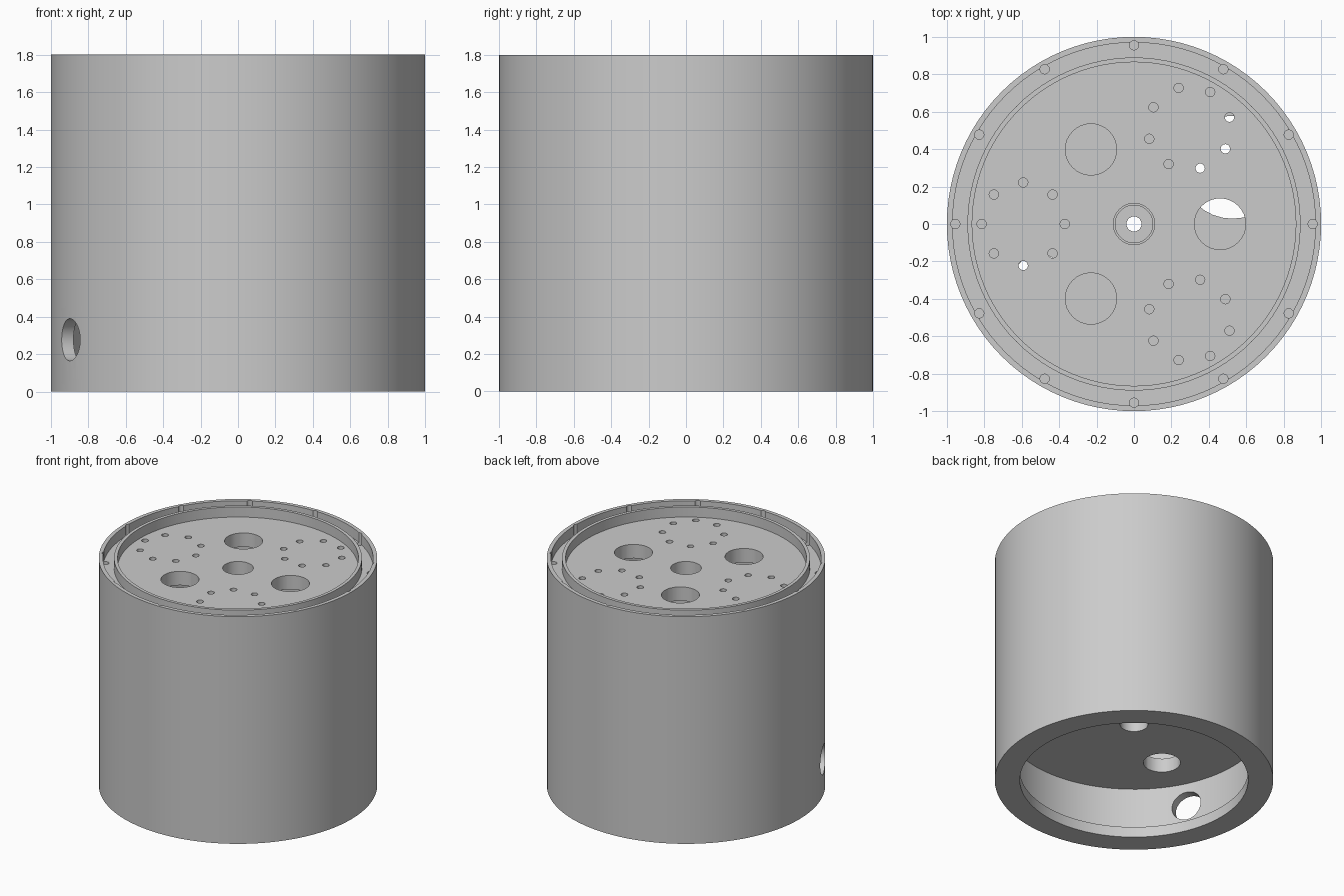
import bpy, bmesh
from math import sin, cos, pi, radians
from mathutils import Matrix, Vector

cube = bpy.data.objects.get("Cube")
if cube:
    bpy.data.objects.remove(cube, do_unlink=True)

SIDES = 96
grey = bpy.data.materials.new("plain grey")
grey.use_nodes = True
colour = (0.6, 0.6, 0.6, 1)
grey.diffuse_color = colour
grey.node_tree.nodes["Principled BSDF"].inputs["Base Color"].default_value = colour


def finish(name, bm):
    bmesh.ops.recalc_face_normals(bm, faces=bm.faces)
    mesh = bpy.data.meshes.new(name)
    bm.to_mesh(mesh)
    bm.free()
    mesh.materials.append(grey)
    obj = bpy.data.objects.new(name, mesh)
    bpy.context.collection.objects.link(obj)
    return obj


def lathe(name, profile):
    """Turn a closed (radius, height) outline about the z axis."""
    bm = bmesh.new()
    rings = []
    for i in range(SIDES):
        a = 2 * pi * i / SIDES
        rings.append([bm.verts.new((r * cos(a), r * sin(a), z)) for r, z in profile])
    n = len(profile)
    for i in range(SIDES):
        p, q = rings[i], rings[(i + 1) % SIDES]
        for j in range(n):
            k = (j + 1) % n
            bm.faces.new((p[j], q[j], q[k], p[k]))
    return finish(name, bm)


def activate(obj):
    bpy.ops.object.select_all(action='DESELECT')
    obj.select_set(True)
    bpy.context.view_layer.objects.active = obj


def drill(obj, holes):
    """Cut round holes, each given as centre, radius, length and axis."""
    bm = bmesh.new()
    for centre, radius, length, axis in holes:
        turn = Vector((0, 0, 1)).rotation_difference(Vector(axis)).to_matrix().to_4x4()
        bmesh.ops.create_cone(bm, cap_ends=True, segments=32 if radius > 0.05 else 16,
                              radius1=radius, radius2=radius, depth=length,
                              matrix=Matrix.Translation(centre) @ turn)
    cutter = finish("hole_cutter", bm)
    cutter.hide_render = True
    mod = obj.modifiers.new("holes", 'BOOLEAN')
    mod.operation = 'DIFFERENCE'
    mod.solver = 'EXACT'
    mod.object = cutter
    activate(obj)
    bpy.ops.object.modifier_apply(modifier=mod.name)
    bpy.data.objects.remove(cutter, do_unlink=True)


def polar(r, degrees, z):
    return Vector((r * cos(radians(degrees)), r * sin(radians(degrees)), z))


UP = (0, 0, 1)
BASE_TOP, BODY_TOP, PLATE_TOP, TOP = 0.46, 1.61, 1.72, 1.8

# Base ring with an inward lip at the bottom and one cable hole in its side
base = lathe("base_ring", [(0.82, 0), (1, 0), (1, BASE_TOP), (0.93, BASE_TOP),
                           (0.93, 0.083), (0.82, 0.083)])
drill(base, [(polar(0.95, 206, 0.277), 0.113, 0.4, polar(1, 206, 0))])

# Hollow body with a floor that has two offset openings
body = lathe("body_shell", [(0.1, BASE_TOP), (1, BASE_TOP), (1, BODY_TOP),
                            (0.9, BODY_TOP), (0.9, 0.57), (0.1, 0.57)])
drill(body, [(polar(0.585, 210, 0.5), 0.133, 0.4, UP),
             (polar(0.607, 30, 0.5), 0.275, 0.4, UP)])

# Central column with a narrow throat
column = lathe("centre_column", [(0.1, 0.57), (0.14, 0.57), (0.14, BODY_TOP), (0.1, BODY_TOP),
                                 (0.1, 1.1), (0.04, 1.1), (0.04, 1.0), (0.1, 1.0)])

# Cap plate with an outer rim, groove and inner lip
cap = lathe("top_cap", [(0.11, BODY_TOP), (1, BODY_TOP), (1, TOP), (0.97, TOP),
                        (0.97, PLATE_TOP), (0.89, PLATE_TOP), (0.89, TOP),
                        (0.865, TOP), (0.865, PLATE_TOP), (0.11, PLATE_TOP)])
holes = [(polar(0.955, 30 * k, 1.76), 0.025, 0.2, UP) for k in range(12)]
for k in range(3):
    # Large openings, and a circle of eight screw holes between each pair
    holes.append((polar(0.46, 120 * k, 1.66), 0.137, 0.4, UP))
    middle = polar(0.592, 60 + 120 * k, 1.66)
    for j in range(8):
        holes.append((middle + polar(0.222, 60 + 120 * k + 45 * j, 0), 0.025, 0.4, UP))
drill(cap, holes)

for part in (base, body, column, cap):
    activate(part)
    bpy.ops.object.shade_smooth_by_angle(angle=radians(30))
